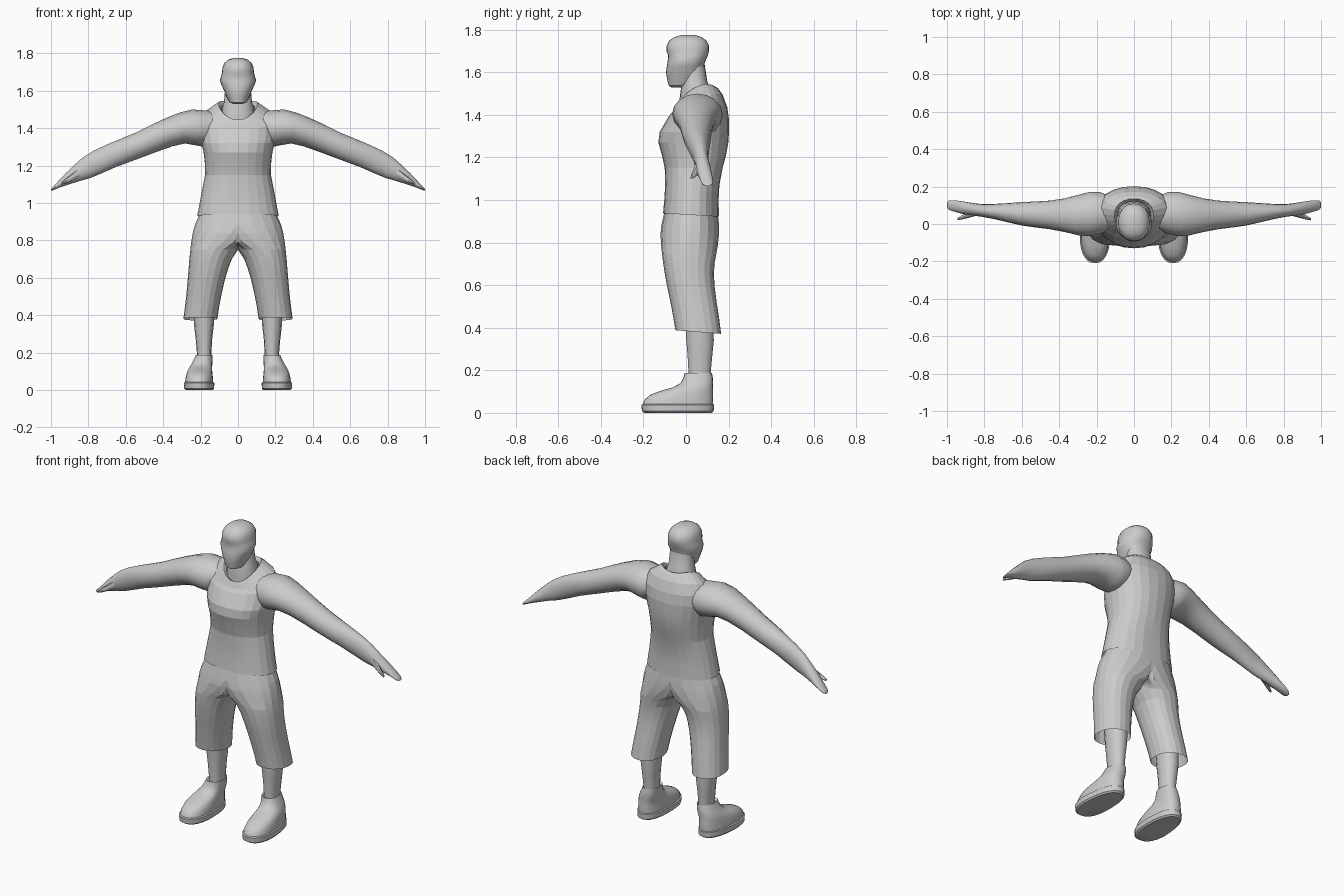
import bpy, bmesh, math
from mathutils import Vector

grey = bpy.data.materials.new("plain grey")
grey.diffuse_color = (0.6, 0.6, 0.6, 1)


def se(v, p):
    """Signed power, for rounded-box sections."""
    return math.copysign(abs(v) ** (2 / p), v)


def zring(n, z, x0, x1, y0, y1, tilt=0, lift=0, p=2.2):
    """Horizontal section; tilt raises the back, lift raises the sides."""
    cx, rx, cy, ry = (x0 + x1) / 2, (x1 - x0) / 2, (y0 + y1) / 2, (y1 - y0) / 2
    out = []
    for i in range(n):
        t = 2 * math.pi * i / n
        c, s = se(math.cos(t), p), se(math.sin(t), p)
        out.append(Vector((cx + rx * c, cy + ry * s, z + tilt * ry * s + lift * c * c)))
    return out


def xring(n, x, z0, z1, y0, y1, slant=0):
    """Upright section across an arm; slant moves the lower edge inward."""
    out = []
    for i in range(n):
        t = 2 * math.pi * i / n
        s = math.sin(t)
        out.append(Vector((x + slant * s, (y0 + y1) / 2 + (y1 - y0) / 2 * math.cos(t),
                           (z0 + z1) / 2 + (z1 - z0) / 2 * s)))
    return out


def loft(name, rings, caps=(True, True), mirror=False, smooth=40):
    bm = bmesh.new()
    vs = [[bm.verts.new(p) for p in r] for r in rings]
    n = len(rings[0])
    for a, b in zip(vs, vs[1:]):
        for i in range(n):
            j = (i + 1) % n
            bm.faces.new((a[i], a[j], b[j], b[i]))
    if caps[0]:
        bm.faces.new(vs[0][::-1])
    if caps[1]:
        bm.faces.new(vs[-1])
    if mirror:  # no wall on the centre plane
        inner = [f for f in bm.faces if all(abs(v.co.x) < 1e-5 for v in f.verts)]
        bmesh.ops.delete(bm, geom=inner, context='FACES')
    bmesh.ops.remove_doubles(bm, verts=bm.verts, dist=1e-5)
    bmesh.ops.recalc_face_normals(bm, faces=bm.faces)
    me = bpy.data.meshes.new(name)
    bm.to_mesh(me)
    bm.free()
    me.materials.append(grey)
    ob = bpy.data.objects.new(name, me)
    bpy.context.collection.objects.link(ob)
    if smooth:
        bpy.ops.object.select_all(action='DESELECT')
        ob.select_set(True)
        bpy.context.view_layer.objects.active = ob
        bpy.ops.object.shade_smooth_by_angle(angle=math.radians(smooth))
    if mirror:
        m = ob.modifiers.new("mirror", 'MIRROR')
        m.merge_threshold = 0.0005
    return ob


# Head: chin to crown (z, half width, front, back)
head = [(1.53, .022, -.07, -.02), (1.538, .045, -.082, .03), (1.57, .062, -.089, .07),
        (1.60, .074, -.094, .082), (1.63, .088, -.09, .084), (1.655, .097, -.086, .092),
        (1.68, .09, -.084, .103), (1.70, .085, -.092, .108), (1.725, .083, -.091, .109),
        (1.75, .071, -.078, .095), (1.766, .052, -.055, .073), (1.776, .022, -.02, .04)]
loft("head", [zring(24, z, -w, w, a, b) for z, w, a, b in head])

# Neck
neck = [(1.42, .09, -.03, .12), (1.50, .086, -.03, .115), (1.54, .075, -.024, .10),
        (1.62, .068, -.01, .088)]
loft("neck", [zring(20, z, -w, w, a, b, .3) for z, w, a, b in neck])

# Shirt body: hem to collar (z, half width, front, back, tilt, lift)
shirt = [(.93, .218, -.108, .155, -.06, 0), (1.0, .205, -.102, .153, 0, 0),
         (1.07, .192, -.098, .157, 0, 0), (1.15, .176, -.10, .172, 0, 0),
         (1.21, .177, -.113, .188, 0, 0), (1.27, .184, -.130, .199, 0, 0),
         (1.32, .196, -.124, .202, 0, 0), (1.37, .205, -.10, .202, .06, 0),
         (1.415, .205, -.08, .194, .15, .02), (1.455, .18, -.062, .172, .35, .025),
         (1.48, .135, -.052, .15, .45, .03), (1.49, .105, -.045, .135, .5, .04),
         (1.475, .09, -.032, .12, .5, .035)]
loft("shirt", [zring(24, z, -w, w, a, b, t, l) for z, w, a, b, t, l in shirt],
     caps=(False, False), smooth=8)

# Arms: shoulder to fingertips (x, bottom, top, front, back, slant)
arm = [(.13, 1.33, 1.49, -.03, .15, 0), (.185, 1.30, 1.495, -.055, .172, 0),
       (.235, 1.308, 1.50, -.065, .172, .01), (.30, 1.318, 1.482, -.06, .155, .015),
       (.37, 1.303, 1.452, -.043, .137, .02), (.45, 1.275, 1.415, -.028, .125, .02),
       (.53, 1.245, 1.375, -.018, .12, .02), (.60, 1.219, 1.346, -.008, .117, .02),
       (.67, 1.193, 1.317, .008, .112, .02), (.75, 1.158, 1.28, .027, .107, .02),
       (.81, 1.133, 1.243, .038, .106, .02), (.86, 1.118, 1.203, .045, .112, .015),
       (.91, 1.10, 1.16, .052, .12, .01), (.96, 1.082, 1.112, .066, .127, .005),
       (.99, 1.068, 1.084, .076, .125, .002), (1.0, 1.066, 1.074, .088, .115, 0)]
loft("arm", [xring(16, *r) for r in arm], mirror=True)

# Thumbs
thumb = [(.84, 1.135, 1.20, .045, .085), (.885, 1.118, 1.158, .033, .068),
         (.92, 1.104, 1.13, .024, .046), (.945, 1.098, 1.11, .02, .033)]
loft("thumb", [xring(8, *r) for r in thumb], mirror=True)

# Cropped trousers: cuff to waist (z, inner x, outer x, front, back)
legs = [(.38, .11, .292, -.05, .165), (.45, .10, .283, -.06, .155), (.52, .086, .275, -.073, .144),
        (.59, .07, .269, -.088, .135), (.65, .052, .264, -.099, .131), (.70, .033, .26, -.107, .134),
        (.75, .0, .255, -.113, .143), (.79, -.09, .25, -.117, .15), (.84, -.17, .242, -.12, .155),
        (.885, -.23, .23, -.115, .155), (.95, -.2, .2, -.10, .148)]
rings = [zring(20, z, a, b, c, d, -.08 if z < .4 else 0) for z, a, b, c, d in legs]
for r in rings:
    for p in r:
        p.x = max(0, p.x)
loft("trouser_leg", rings, caps=(False, False), mirror=True, smooth=8)

# Shins and ankles
shin = [(.14, .142, .218, .012, .115), (.2, .142, .22, .01, .118), (.27, .138, .226, .006, .125),
        (.34, .13, .234, .0, .132), (.5, .12, .24, -.01, .13)]
loft("shin", [zring(14, *r) for r in shin], mirror=True)


def shoe_ring(*r):
    """Section with a narrower heel set toward the middle."""
    out = zring(24, *r, p=2.4)
    cx = (r[1] + r[2]) / 2
    for p in out:
        k = max(0, min(1, (p.y + .1) / .23))
        p.x = cx - .008 * k + (p.x - cx) * (1 - .12 * k)
    return out


# Shoe soles
sole = [(0, .136, .283, -.195, .12), (.008, .127, .291, -.207, .13), (.038, .126, .292, -.21, .132),
        (.042, .132, .286, -.203, .128)]
loft("sole", [shoe_ring(*r) for r in sole], mirror=True, smooth=35)

# Shoe uppers
upper = [(.04, .132, .286, -.203, .127), (.062, .133, .284, -.195, .128), (.085, .136, .28, -.168, .127),
         (.105, .138, .275, -.115, .126), (.12, .138, .269, -.062, .126), (.14, .138, .258, -.025, .127),
         (.165, .137, .245, -.012, .126), (.188, .138, .235, -.006, .122), (.18, .146, .225, .004, .112)]
loft("shoe", [shoe_ring(*r) for r in upper], mirror=True)
